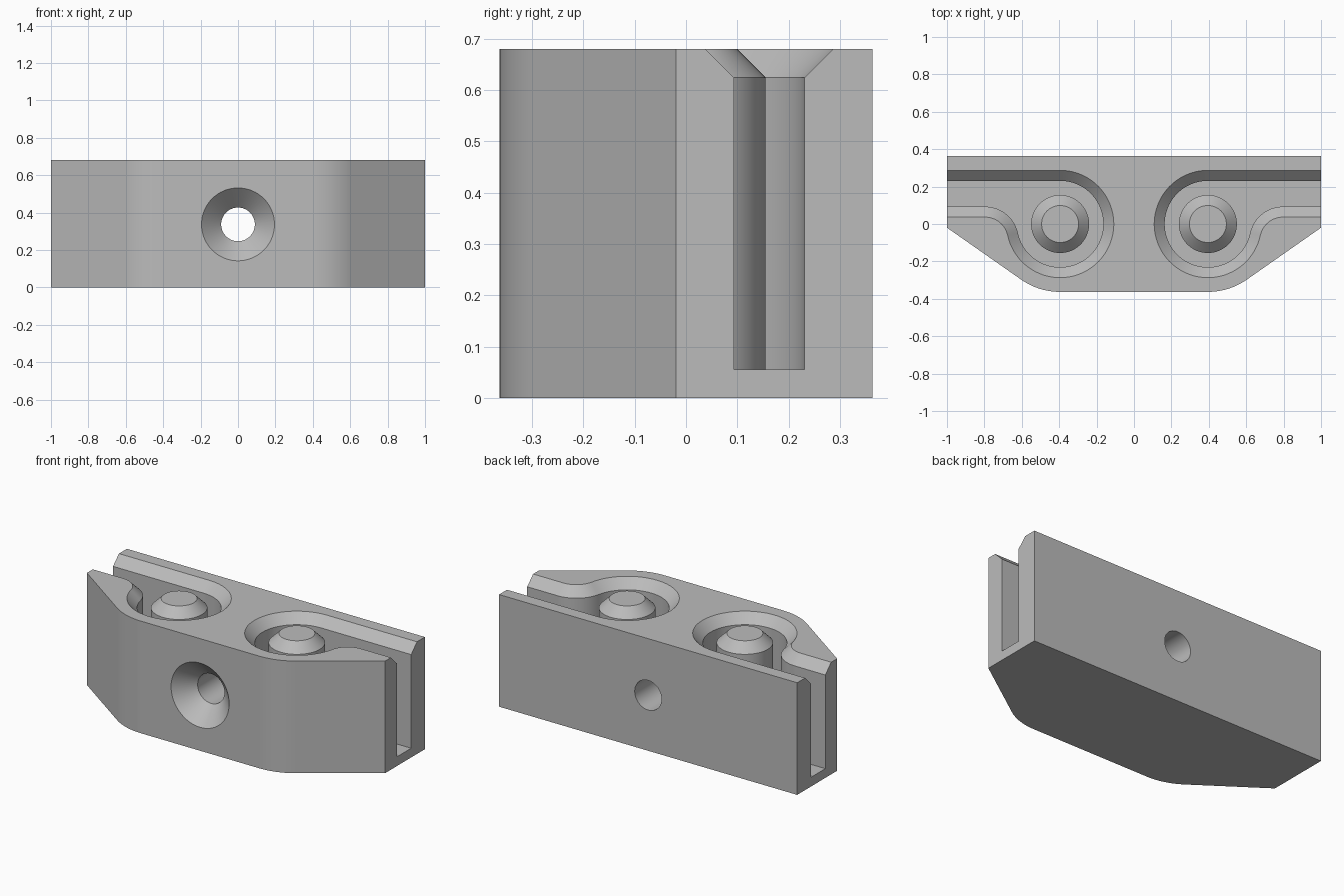
import bpy, bmesh
from math import sin, cos, pi, radians, atan2, sqrt, tan

if "Cube" in bpy.data.objects:
    bpy.data.objects.remove(bpy.data.objects["Cube"])

HEIGHT, DEPTH = 0.68, 0.363      # block height and half depth
PEG_X, PEG_R = 0.395, 0.155      # peg centre and radius
POCKET_R, SLOT_Y = 0.231, 0.093  # pocket radius and front wall of the slot
FLOOR, CHAMFER = 0.056, 0.056
FILLET = 0.18
OVER = 0.02                      # overshoot of the cutters

grey = bpy.data.materials.new("plain grey")
grey.use_nodes = True
colour = (0.5, 0.5, 0.5, 1)
grey.diffuse_color = colour
grey.node_tree.nodes["Principled BSDF"].inputs["Base Color"].default_value = colour


def arc(cx, cy, r, start, end, steps):
    return [(cx + r * cos(start + (end - start) * i / steps),
             cy + r * sin(start + (end - start) * i / steps)) for i in range(steps + 1)]


def loft(name, rings):
    """Closed solid through rings of 3D points, capped at both ends."""
    bm = bmesh.new()
    rows = [[bm.verts.new(p) for p in ring] for ring in rings]
    n = len(rows[0])
    for low, high in zip(rows, rows[1:]):
        for i in range(n):
            j = (i + 1) % n
            bm.faces.new((low[i], low[j], high[j], high[i]))
    bm.faces.new(rows[0])
    bm.faces.new(rows[-1])
    bmesh.ops.recalc_face_normals(bm, faces=bm.faces)
    mesh = bpy.data.meshes.new(name)
    bm.to_mesh(mesh)
    bm.free()
    mesh.materials.append(grey)
    obj = bpy.data.objects.new(name, mesh)
    bpy.context.collection.objects.link(obj)
    return obj


def at_height(points, z, side=1):
    return [(side * x, y, z) for x, y in points]


def select(obj):
    bpy.ops.object.select_all(action='DESELECT')
    obj.select_set(True)
    bpy.context.view_layer.objects.active = obj


def cut(target, cutter):
    mod = target.modifiers.new("cut", 'BOOLEAN')
    mod.operation, mod.solver, mod.object = 'DIFFERENCE', 'EXACT', cutter
    select(target)
    bpy.ops.object.modifier_apply(modifier=mod.name)
    bpy.data.objects.remove(cutter)


def smooth(obj):
    select(obj)
    bpy.ops.object.shade_smooth_by_angle(angle=radians(25))
    mod = obj.modifiers.new("even shading", 'WEIGHTED_NORMAL')
    mod.keep_sharp = True


# Block: straight back, slanted front corners rounded about the pegs
slant = radians(35)
corner = arc(PEG_X, 0, DEPTH, -pi / 2, -pi / 2 + slant, 16)
x, y = corner[-1]
half = corner + [(1, y + (1 - x) * tan(slant)), (1, DEPTH)]
outline = half + [(-x, y) for x, y in reversed(half)]
block = loft("block", [at_height(outline, 0), at_height(outline, HEIGHT)])

# Pocket outline: slot from the end, around the peg, and out past the fillet
fillet_y = SLOT_Y - FILLET
fillet_x = PEG_X + sqrt((POCKET_R + FILLET) ** 2 - fillet_y ** 2)
meet = atan2(fillet_y, fillet_x - PEG_X)


def pocket_outline(grow):
    ring = arc(PEG_X, 0, POCKET_R + grow, pi / 2, 2 * pi + meet, 56)
    bend = arc(fillet_x, fillet_y, FILLET - grow, pi + meet, pi / 2, 20)
    return [(1.1, POCKET_R + grow)] + ring + bend[1:] + [(1.1, SLOT_Y - grow)]


for side in (1, -1):
    cutter = loft("pocket_cutter", [
        at_height(pocket_outline(0), FLOOR, side),
        at_height(pocket_outline(0), HEIGHT - CHAMFER, side),
        at_height(pocket_outline(CHAMFER + OVER), HEIGHT + OVER, side)])
    cut(block, cutter)

# Countersunk screw hole from front to back
HOLE_R, SINK_R = 0.09, 0.195
sections = [(-DEPTH - OVER, SINK_R + OVER), (-DEPTH + SINK_R - HOLE_R, HOLE_R), (DEPTH + OVER, HOLE_R)]
cut(block, loft("hole_cutter", [
    [(px, depth, pz) for px, pz in arc(0, HEIGHT / 2 - 0.003, r, 0, 2 * pi, 64)[:-1]]
    for depth, r in sections]))
smooth(block)

# Chamfered pegs standing in the pockets
for name, side in (("left_peg", 1), ("right_peg", -1)):
    levels = [(FLOOR, PEG_R), (HEIGHT - CHAMFER, PEG_R), (HEIGHT, PEG_R - CHAMFER)]
    peg = loft(name, [at_height(arc(PEG_X, 0, r, 0, 2 * pi, 64)[:-1], z, side) for z, r in levels])
    smooth(peg)
